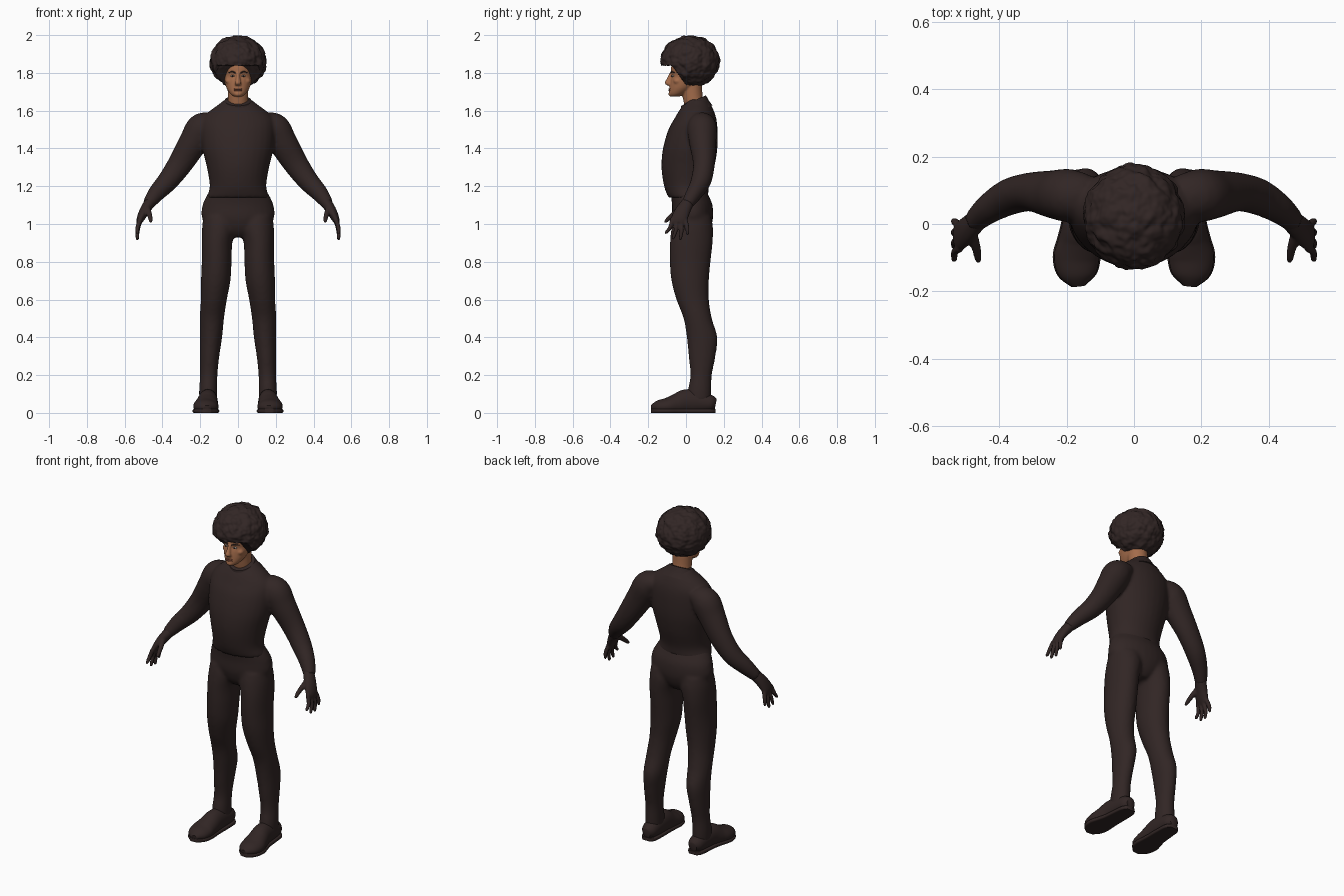
import bpy
import bmesh
import math
from mathutils import Vector, noise

if "Cube" in bpy.data.objects:
    bpy.data.objects.remove(bpy.data.objects["Cube"], do_unlink=True)


def material(name, r, g, b):
    m = bpy.data.materials.new(name)
    m.use_nodes = True
    m.diffuse_color = (r, g, b, 1)
    m.node_tree.nodes["Principled BSDF"].inputs["Base Color"].default_value = (r, g, b, 1)
    return m


CLOTH = material("dark brown", .031, .019, .018)
SKIN = material("warm skin", .37, .15, .07)
LIP = material("lip brown", .24, .08, .045)
EYE = material("eye white", .42, .36, .32)
GREY = material("steel grey", .13, .165, .21)


def spline(rows, steps):
    """Catmull-Rom interpolation of the section rows."""
    out = []
    for i in range(len(rows) - 1):
        p = [rows[max(0, min(len(rows) - 1, i + k))] for k in (-1, 0, 1, 2)]
        for s in range(steps):
            t = s / steps
            out.append([b + .5 * t * (c - a + t * (2 * a - 5 * b + 4 * c - d
                        + t * (3 * (b - c) + d - a))) for a, b, c, d in zip(*p)])
    return out + [list(rows[-1])]


def tube(bm, rows, ref=None, tilt=0, side=1, sides=28, steps=5):
    """Loft of ellipses (x, y, z, rx, ry); level unless ref gives a sweep frame."""
    rows = spline(rows, steps)
    pts = [Vector((r[0] * side, r[1], r[2])) for r in rows]
    rings = []
    for i, (p, r) in enumerate(zip(pts, rows)):
        u, v = Vector((1, 0, 0)), Vector((0, 1, tilt))
        if ref:
            t = (pts[min(i + 1, len(pts) - 1)] - pts[max(i - 1, 0)]).normalized()
            u = Vector(ref).cross(t).normalized()
            v = t.cross(u)
        angles = [math.tau * k / sides for k in range(sides)]
        rings.append([bm.verts.new(p + u * max(r[3], .001) * math.cos(a)
                                   + v * max(r[4], .001) * math.sin(a)) for a in angles])
    for a, b in zip(rings, rings[1:]):
        for k in range(sides):
            j = (k + 1) % sides
            bm.faces.new((a[k], a[j], b[j], b[k]))
    bm.faces.new(rings[0][::-1])
    bm.faces.new(rings[-1])


def ball(bm, center, radii, level=3):
    verts = bmesh.ops.create_icosphere(bm, subdivisions=level, radius=1)["verts"]
    for v in verts:
        v.co = Vector([c + r * k for c, r, k in zip(center, radii, v.co)])
    return verts


def finish(bm, name, *mats, voxel=0):
    bmesh.ops.recalc_face_normals(bm, faces=bm.faces)
    mesh = bpy.data.meshes.new(name)
    bm.to_mesh(mesh)
    bm.free()
    ob = bpy.data.objects.new(name, mesh)
    bpy.context.collection.objects.link(ob)
    if voxel:
        # fuse overlapping volumes into one soft skin
        fuse = ob.modifiers.new("fuse", "REMESH")
        fuse.mode, fuse.voxel_size = "VOXEL", voxel
        soft = ob.modifiers.new("soften", "SMOOTH")
        soft.factor, soft.iterations = .5, 5
        graph = bpy.context.evaluated_depsgraph_get()
        mesh = bpy.data.meshes.new_from_object(ob.evaluated_get(graph))
        ob.modifiers.clear()
        ob.data = mesh
    mesh.materials.clear()
    for m in mats:
        mesh.materials.append(m)
    mesh.shade_smooth()
    mesh.set_sharp_from_angle(angle=math.radians(50))
    return ob


Y, Z = (0, 1, 0), (0, 0, 1)

# jacket: torso and both sleeves
bm = bmesh.new()
tube(bm, [(0, .012, 1.14, .168, .106), (0, .003, 1.2, .15, .119), (0, .01, 1.3, .165, .14),
          (0, .022, 1.4, .188, .144), (0, .037, 1.5, .195, .13), (0, .05, 1.56, .185, .11),
          (0, .055, 1.6, .148, .092), (0, .06, 1.635, .1, .07), (0, .062, 1.66, .07, .05)])
for s in (1, -1):
    tube(bm, [(.13, .085, 1.545, .05, .06), (.19, .085, 1.51, .08, .078),
              (.235, .088, 1.435, .077, .072), (.305, .095, 1.32, .066, .058),
              (.37, .08, 1.23, .056, .054), (.43, .045, 1.165, .046, .044),
              (.475, .006, 1.105, .033, .033)], ref=Y, side=s)
finish(bm, "jacket", CLOTH, voxel=.01)

# stand collar, lower at the throat
bm = bmesh.new()
tube(bm, [(0, .05, 1.59, .125, .09), (0, .046, 1.62, .094, .076),
          (0, .04, 1.653, .071, .066)], tilt=.42)
finish(bm, "collar", CLOTH)

# trousers: hips and both legs
bm = bmesh.new()
tube(bm, [(0, .035, .93, .05, .06), (0, .035, .97, .13, .09), (0, .035, 1.03, .19, .108),
          (0, .033, 1.1, .188, .107), (0, .02, 1.15, .166, .1), (0, .005, 1.2, .135, .09)])
for s in (1, -1):
    tube(bm, [(.158, .07, .06, .047, .062), (.158, .072, .12, .048, .062),
              (.155, .08, .2, .046, .057), (.15, .085, .3, .051, .071),
              (.143, .085, .4, .059, .081), (.138, .062, .5, .064, .075),
              (.128, .035, .6, .069, .086), (.118, .022, .7, .078, .099),
              (.113, .022, .8, .079, .108), (.111, .028, .9, .081, .113),
              (.1, .033, .98, .09, .11), (.095, .035, 1.04, .088, .098)], side=s)
finish(bm, "trousers", CLOTH, voxel=.01)

SHOE = [(.155, .157, .045, .025, .028), (.155, .13, .05, .044, .045),
        (.157, .06, .058, .05, .062), (.16, 0, .058, .053, .066),
        (.165, -.05, .044, .06, .057), (.17, -.1, .034, .067, .046),
        (.168, -.15, .03, .055, .035), (.165, -.184, .026, .02, .014)]

for s, word in ((1, "left"), (-1, "right")):
    # glove with four fingers and a thumb
    bm = bmesh.new()
    tube(bm, [(.46, .016, 1.122, .03, .031), (.492, -.014, 1.075, .027, .039),
              (.515, -.035, 1.03, .021, .043), (.525, -.042, 1.005, .013, .036)], ref=Y, side=s)
    for i, drop in enumerate((.062, .09, .094, .068)):
        y = -.072 + .022 * i
        spread = (i - 1.4) * .016
        tube(bm, [(.516, y, 1.03, .013, .012), (.531, y + spread * .5, 1.015 - drop * .5, .012, .011),
                  (.533, y + spread - .012, 1.015 - drop, .009, .008),
                  (.532, y + spread - .014, 1.008 - drop, .002, .002)], ref=Y, side=s, sides=12)
    tube(bm, [(.483, -.025, 1.085, .018, .018), (.468, -.07, 1.048, .014, .014),
              (.462, -.105, 1.016, .01, .01), (.461, -.115, 1.006, .002, .002)],
         ref=Y, side=s, sides=12)
    finish(bm, word + "_glove", CLOTH, voxel=.005)

    # shoe with a grey heel patch
    bm = bmesh.new()
    tube(bm, SHOE, ref=Z, side=s, steps=8)
    for v in bm.verts:
        v.co.z = max(v.co.z, .004)
    for f in bm.faces:
        c = f.calc_center_median()
        f.material_index = int(c.y > .105 and .02 < c.z < .095)
    finish(bm, word + "_shoe", CLOTH, GREY)

    # flat sole
    bm = bmesh.new()
    tube(bm, [(x, y, .01, w * 1.06, .03) for x, y, z, w, h in SHOE], ref=Z, side=s)
    for v in bm.verts:
        v.co.z = min(max(v.co.z, 0), .02)
    finish(bm, word + "_sole", CLOTH)

    # eye and brow
    bm = bmesh.new()
    ball(bm, (.029 * s, -.069, 1.784), (.012, .009, .005))
    finish(bm, word + "_eye", EYE)
    bm = bmesh.new()
    ball(bm, (.029 * s, -.075, 1.784), (.005, .004, .005))
    finish(bm, word + "_iris", CLOTH)
    bm = bmesh.new()
    tube(bm, [(.014, -.081, 1.8, .003, .003), (.03, -.076, 1.806, .004, .004),
              (.05, -.06, 1.801, .002, .002)], ref=Z, side=s, sides=8)
    finish(bm, word + "_brow", CLOTH)

# head, neck and nose fused together
bm = bmesh.new()
tube(bm, [(0, -.06, 1.674, .02, .022), (0, -.047, 1.688, .04, .043),
          (0, -.022, 1.72, .061, .066), (0, 0, 1.76, .073, .083), (0, .008, 1.785, .077, .084),
          (0, .01, 1.81, .079, .09), (0, .015, 1.84, .08, .092), (0, .02, 1.9, .07, .08)])
tube(bm, [(0, .05, 1.61, .056, .055), (0, .036, 1.67, .054, .053), (0, .03, 1.74, .056, .055)])
tube(bm, [(0, -.076, 1.802, .009, .01), (0, -.088, 1.77, .011, .014),
          (0, -.096, 1.746, .017, .017), (0, -.088, 1.734, .015, .013)])
for s in (1, -1):
    ball(bm, (.045 * s, -.045, 1.757), (.022, .022, .018))
ball(bm, (0, -.078, 1.688), (.022, .016, .014))
finish(bm, "head", SKIN, voxel=.005)

# lips
bm = bmesh.new()
for z, h in ((1.715, .004), (1.707, .005)):
    ball(bm, (0, -.083, z), (.023, .011, h))
finish(bm, "lips", LIP)

# rounded curly hair, cut away over the face
bm = bmesh.new()
for v in ball(bm, (0, .022, 1.86), (.149, .155, .137), level=6):
    out = (v.co - Vector((0, .022, 1.86))).normalized()
    v.co += out * (noise.noise(v.co * 28) * .009 + noise.noise(v.co * 60) * .004)
    hairline = 1.84 - .11 * min(1, max(0, (v.co.y + .075) / .08))
    v.co.z = max(v.co.z, hairline + noise.noise(v.co * 50) * .004)
finish(bm, "hair", CLOTH)
